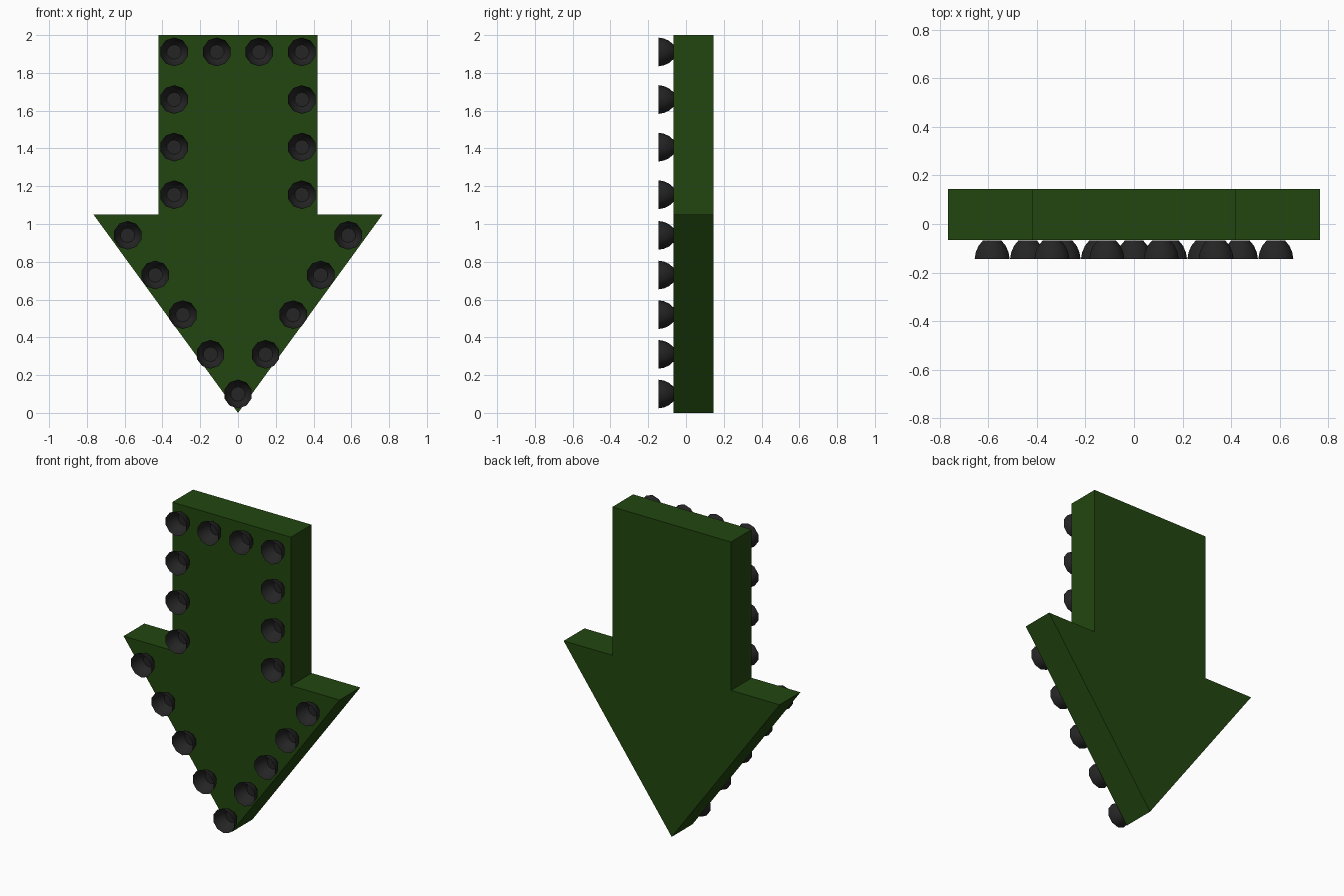
import bpy, bmesh
from math import sin, cos, pi

cube = bpy.data.objects.get("Cube")
if cube:
    bpy.data.objects.remove(cube, do_unlink=True)


def make_material(name, color):
    mat = bpy.data.materials.new(name)
    mat.use_nodes = True
    mat.diffuse_color = color
    mat.node_tree.nodes["Principled BSDF"].inputs["Base Color"].default_value = color
    return mat


def make_object(name, bm, mat):
    mesh = bpy.data.meshes.new(name)
    bm.to_mesh(mesh)
    bm.free()
    mesh.materials.append(mat)
    obj = bpy.data.objects.new(name, mesh)
    bpy.context.collection.objects.link(obj)
    return obj


green = make_material("dark_green", (0.016, 0.062, 0.005, 1))
black = make_material("soft_black", (0.018, 0.018, 0.018, 1))

FRONT, BACK, RIM = -0.065, 0.145, -0.145

# Arrow board: mirrored half outline, extruded to its thickness
half = [(0.765, 1.05), (0.42, 1.05), (0.42, 2.0)]
outline = [(0, 0)] + half + [(-x, z) for x, z in reversed(half)]
bm = bmesh.new()
face = bm.faces.new([bm.verts.new((x, FRONT, z)) for x, z in outline])
extruded = bmesh.ops.extrude_face_region(bm, geom=[face])["geom"]
moved = [v for v in extruded if isinstance(v, bmesh.types.BMVert)]
bmesh.ops.translate(bm, verts=moved, vec=(0, BACK - FRONT, 0))
bmesh.ops.recalc_face_normals(bm, faces=bm.faces)
make_object("arrow_board", bm, green)

# Lamp cup: open bowl, wide at the front rim, closed at the board
SIDES = 10
profile = [(0.076, RIM), (0.071, -0.117), (0.059, -0.09), (0.039, FRONT - 0.002)]
bm = bmesh.new()
rings = []
for radius, y in profile:
    rings.append([bm.verts.new((radius * sin(2 * pi * i / SIDES), y,
                                radius * cos(2 * pi * i / SIDES)))
                  for i in range(SIDES)])
for a, b in zip(rings, rings[1:]):
    for i in range(SIDES):
        j = (i + 1) % SIDES
        bm.faces.new((a[i], a[j], b[j], b[i]))
floor = bm.faces.new(rings[-1])
bmesh.ops.recalc_face_normals(bm, faces=bm.faces)
if floor.normal.y < 0:
    bmesh.ops.reverse_faces(bm, faces=bm.faces)
for f in bm.faces:
    f.smooth = f is not floor
cup = make_object("lamp_cup", bm, black)

# Lamps around the edge: tip, slanted sides, shaft sides and top row
spots = [(0, 0.1)]
for side in (-1, 1):
    spots += [(side * 0.146 * i, 0.1 + 0.21 * i) for i in range(1, 5)]
    spots += [(side * 0.338, 1.155 + 0.252 * i) for i in range(4)]
    spots.append((side * 0.112, 1.911))
for n, (x, z) in enumerate(spots):
    lamp = cup if n == 0 else cup.copy()
    if n:
        bpy.context.collection.objects.link(lamp)
    lamp.name = f"lamp_cup_{n + 1}"
    lamp.location = (x, 0, z)
